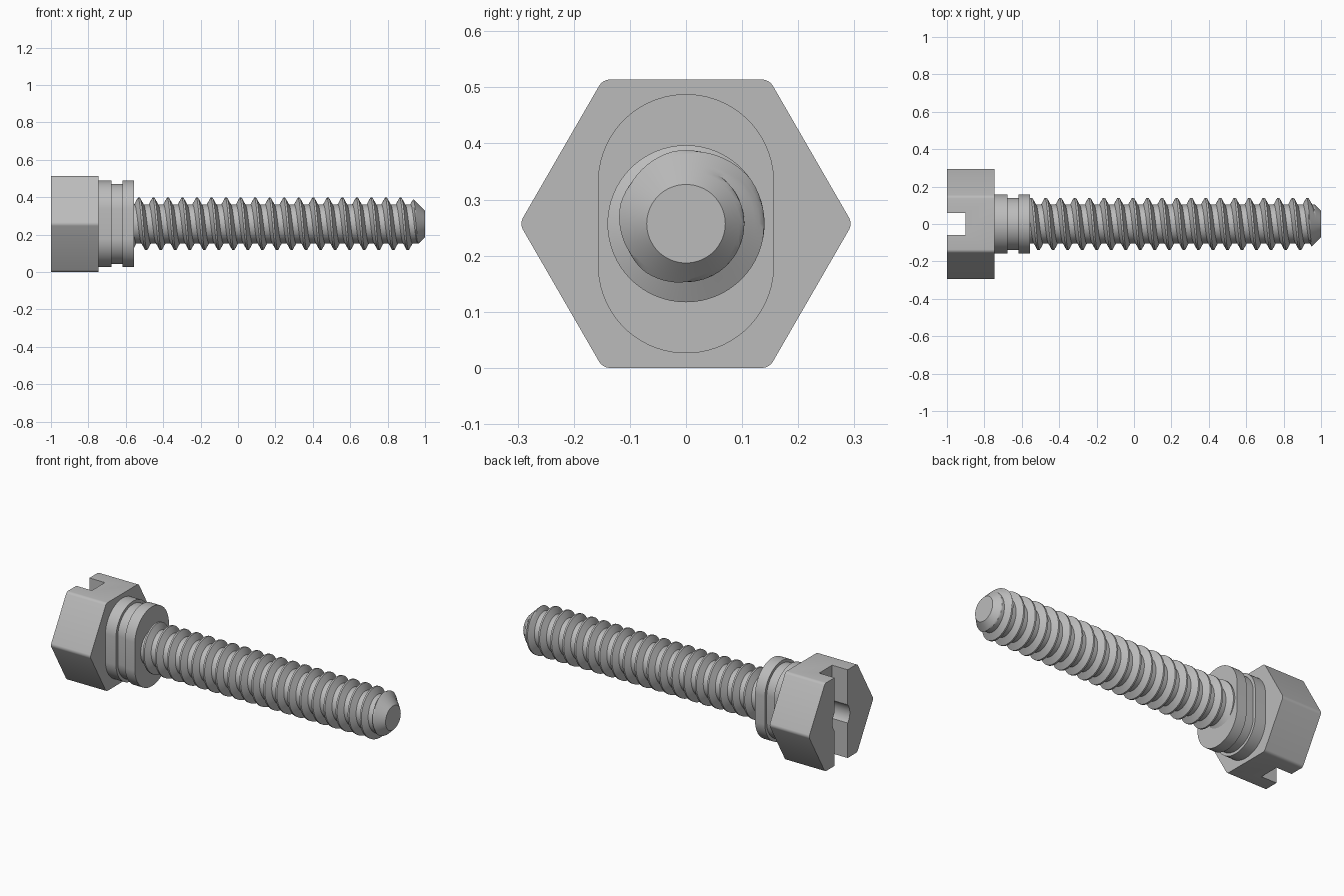
import bpy, bmesh
from math import pi, sin, cos, radians
from mathutils import Matrix, Vector

cube = bpy.data.objects.get("Cube")
if cube:
    bpy.data.objects.remove(cube, do_unlink=True)

AXIS_Z = 0.257
steel = bpy.data.materials.new("grey steel")
steel.use_nodes = True
GREY = (0.5, 0.5, 0.5, 1)
steel.diffuse_color = GREY
steel.node_tree.nodes["Principled BSDF"].inputs["Base Color"].default_value = GREY


def make_object(name, bm):
    """Turn a bmesh built around the x axis into an object on the screw axis."""
    bmesh.ops.recalc_face_normals(bm, faces=bm.faces)
    mesh = bpy.data.meshes.new(name)
    bm.to_mesh(mesh)
    bm.free()
    mesh.transform(Matrix.Translation((0, 0, AXIS_Z)))
    mesh.materials.append(steel)
    obj = bpy.data.objects.new(name, mesh)
    bpy.context.collection.objects.link(obj)
    return obj


def select_only(obj):
    bpy.ops.object.select_all(action='DESELECT')
    obj.select_set(True)
    bpy.context.view_layer.objects.active = obj


def smooth(obj):
    select_only(obj)
    bpy.ops.object.shade_smooth_by_angle(angle=radians(30))


def prism(outline, x0, x1, bm=None):
    """Extrude a (y, z) outline along x."""
    bm = bm or bmesh.new()
    a = [bm.verts.new((x0, y, z)) for y, z in outline]
    b = [bm.verts.new((x1, y, z)) for y, z in outline]
    bm.faces.new(a)
    bm.faces.new(b)
    n = len(a)
    for i in range(n):
        j = (i + 1) % n
        bm.faces.new((a[i], a[j], b[j], b[i]))
    return bm


def circle(r, n, lift=0):
    """Circle outline; lift pulls the upper and lower halves apart."""
    pts = []
    for i in range(n):
        t = 2 * pi * (i + 0.5) / n
        pts.append((r * cos(t), r * sin(t) + (lift if sin(t) > 0 else -lift)))
    return pts


def cut(target, cutter):
    mod = target.modifiers.new("cut", 'BOOLEAN')
    mod.operation = 'DIFFERENCE'
    mod.solver = 'EXACT'
    mod.object = cutter
    select_only(target)
    bpy.ops.object.modifier_apply(modifier=mod.name)
    bpy.data.objects.remove(cutter, do_unlink=True)


# Hexagonal head with softly rounded corners
R = AXIS_Z / cos(pi / 6)
bm = prism([(R * cos(i * pi / 3), R * sin(i * pi / 3)) for i in range(6)], -1, -0.745)
corners = [e for e in bm.edges if abs(e.verts[0].co.x - e.verts[1].co.x) > 0.1]
bmesh.ops.bevel(bm, geom=corners, offset=0.012, segments=4, profile=0.5, affect='EDGES')
head = make_object("hex_head", bm)

# Driver slot and its round centre recess
W = 0.06
slot = prism([(-W, -0.4), (W, -0.4), (W, 0.4), (-W, 0.4)], -1.1, -0.9)
cut(head, make_object("slot_cutter", slot))
cut(head, make_object("recess_cutter", prism(circle(0.08, 48), -1.1, -0.898)))
smooth(head)

# Oblong collar: two flanges with a groove between them
for name, r, x0, x1 in (("inner_flange", 0.157, -0.745, -0.677),
                        ("collar_groove", 0.14, -0.68, -0.615),
                        ("outer_flange", 0.157, -0.618, -0.555)):
    smooth(make_object(name, prism(circle(r, 64, 0.074), x0, x1)))

# Threaded shank
PITCH, CREST, ROOT, TIP = 0.0777, 0.14, 0.104, 0.07
START, END, CREST_X = -0.57, 1.0, -0.452
STEPS, SIDES = 16, 64


def thread_radius(x, t):
    """Trapezoid thread, limited by the tip chamfer."""
    u = ((x - CREST_X) / PITCH - (t - pi / 2) / (2 * pi) + 0.5) % 1 - 0.5
    k = min(max((abs(u) * STEPS - 1) / 4, 0), 1)
    return min(CREST + (ROOT - CREST) * k, TIP + END - x)


bm = bmesh.new()
turns = int((END - START) / PITCH) + 4
rows = []
for j in range(turns * STEPS):
    row = []
    for i in range(SIDES + 1):
        t = 2 * pi * i / SIDES
        x = CREST_X + PITCH * (j / STEPS - 4 + (t - pi / 2) / (2 * pi))
        x = min(max(x, START), END)
        r = thread_radius(x, t)
        row.append(bm.verts.new((x, r * cos(t), r * sin(t))))
    rows.append(row)
for a, b in zip(rows, rows[1:]):
    for i in range(SIDES):
        bm.faces.new((a[i], a[i + 1], b[i + 1], b[i]))
bmesh.ops.remove_doubles(bm, verts=bm.verts, dist=0.0003)
bmesh.ops.holes_fill(bm, edges=[e for e in bm.edges if e.is_boundary], sides=0)
smooth(make_object("threaded_shank", bm))
